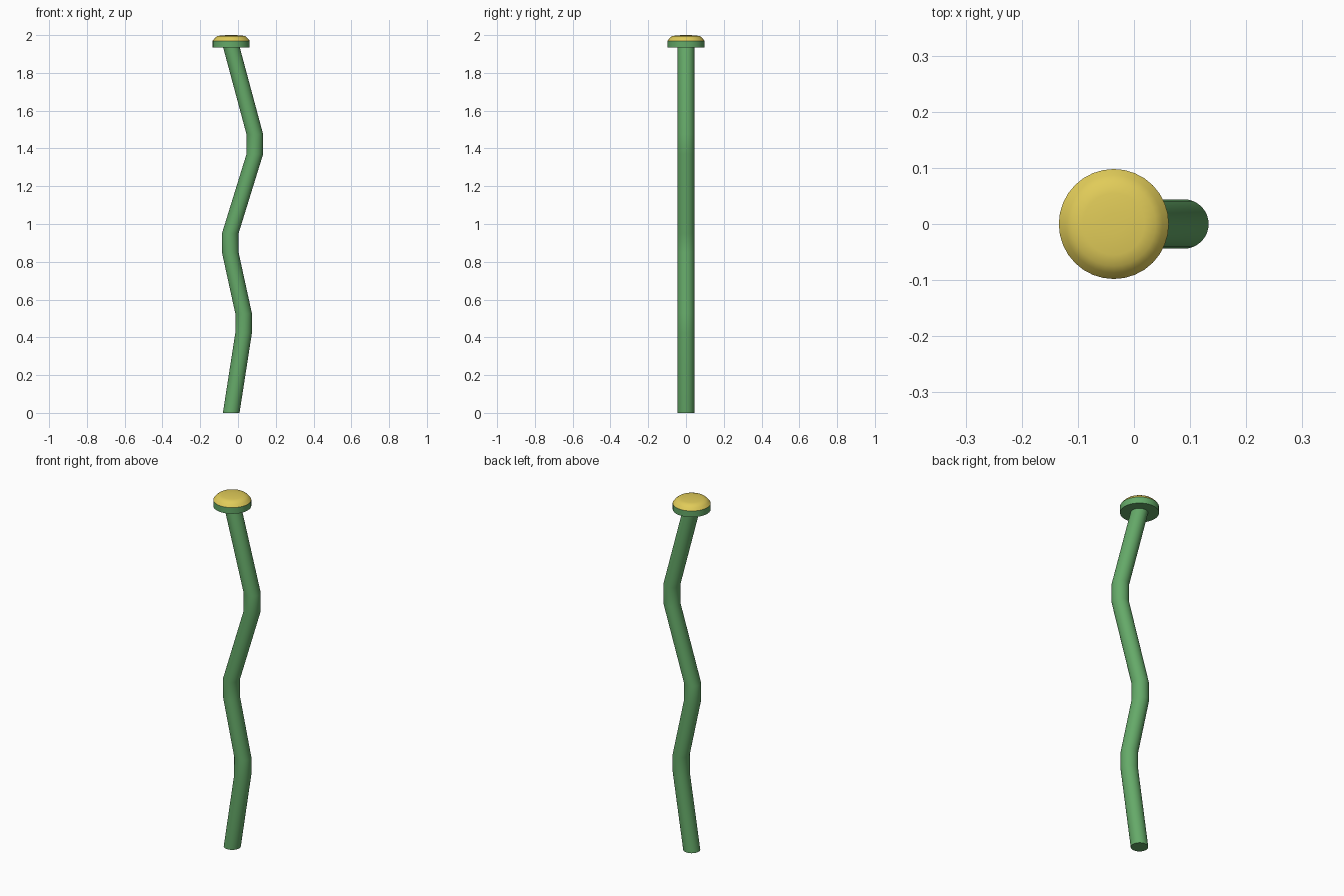
import bpy, bmesh, math

if "Cube" in bpy.data.objects:
    bpy.data.objects.remove(bpy.data.objects["Cube"])

SEG = 32


def material(name, rgb):
    m = bpy.data.materials.new(name)
    m.diffuse_color = (*rgb, 1)
    m.use_nodes = True
    m.node_tree.nodes["Principled BSDF"].inputs["Base Color"].default_value = m.diffuse_color
    return m


def loft(name, rings, mat, angle):
    """Skin horizontal circles given as (x, z, radius), capped at both ends."""
    bm = bmesh.new()
    loops = []
    for x, z, r in rings:
        loops.append([bm.verts.new((x + r * math.cos(2 * math.pi * i / SEG),
                                    r * math.sin(2 * math.pi * i / SEG), z))
                      for i in range(SEG)])
    for a, b in zip(loops, loops[1:]):
        for i in range(SEG):
            j = (i + 1) % SEG
            bm.faces.new((a[i], a[j], b[j], b[i]))
    bm.faces.new(loops[0][::-1])
    bm.faces.new(loops[-1])
    mesh = bpy.data.meshes.new(name)
    bm.to_mesh(mesh)
    bm.free()
    mesh.materials.append(mat)
    obj = bpy.data.objects.new(name, mesh)
    bpy.context.collection.objects.link(obj)
    bpy.ops.object.select_all(action='DESELECT')
    bpy.context.view_layer.objects.active = obj
    obj.select_set(True)
    bpy.ops.object.shade_smooth_by_angle(angle=math.radians(angle))
    return obj


green = material("stem_green", (0.13, 0.40, 0.14))
yellow = material("flower_yellow", (0.75, 0.60, 0.10))

# Wavy stem: sheared tube with horizontal sections
R = 0.044
path = [(-0.036, 0), (0.03, 0.425), (0.03, 0.525), (-0.041, 0.85),
        (-0.041, 0.95), (0.089, 1.37), (0.089, 1.475), (-0.036, 1.94)]
loft("stem", [(x, z, R) for x, z in path], green, 40)

# Green cup under the flower centre
CX = -0.036
loft("flower_cup", [(CX, 1.935, 0.098), (CX, 1.97, 0.098)], green, 40)

# Low yellow dome
loft("flower_centre", [(CX, 1.97, 0.098), (CX, 1.984, 0.087), (CX, 1.994, 0.075),
                       (CX, 1.998, 0.055), (CX, 2.0, 0.02)], yellow, 60)
